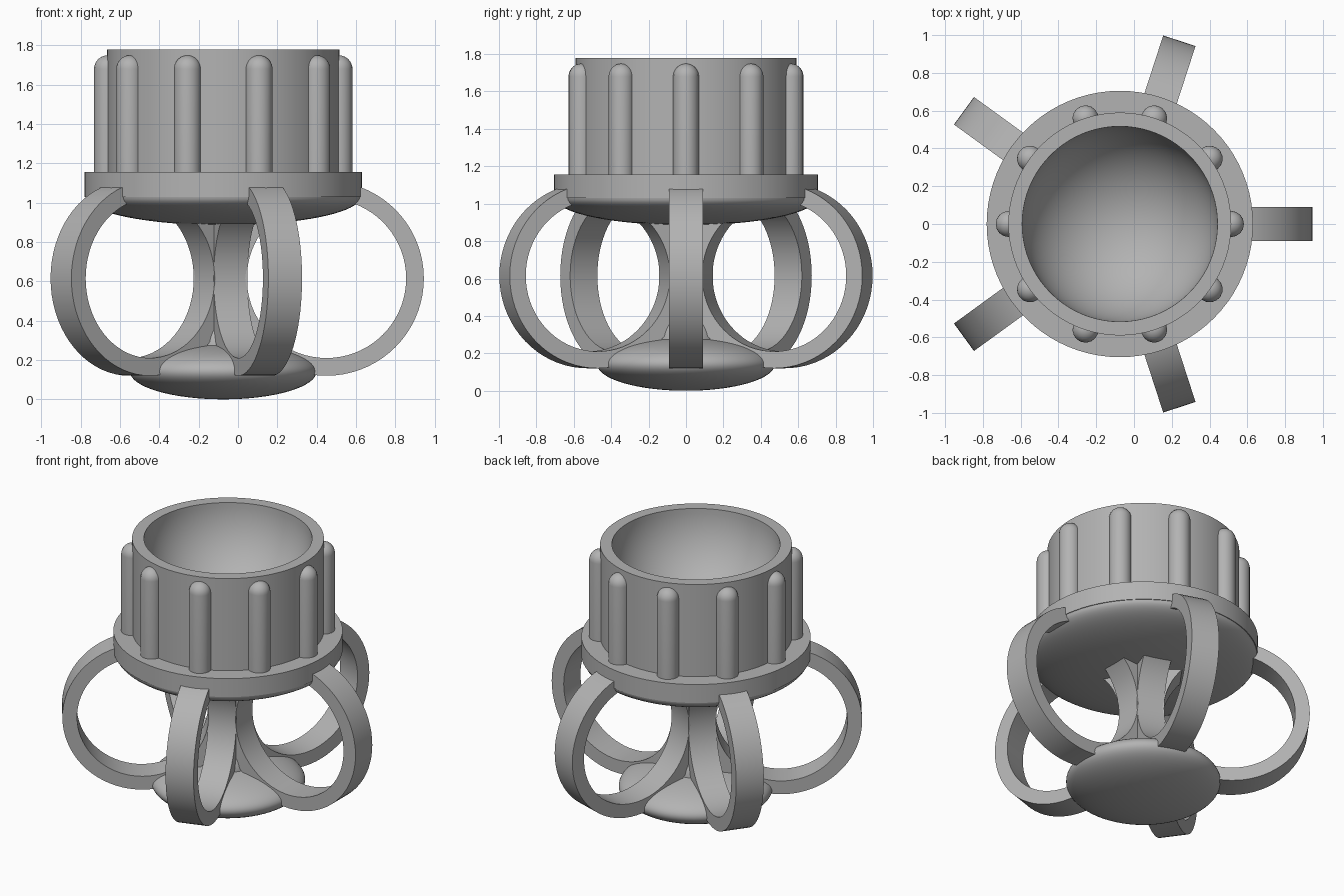
import bpy
import bmesh
import math
from mathutils import Matrix, Vector

cube = bpy.data.objects.get("Cube")
if cube:
    bpy.data.objects.remove(cube, do_unlink=True)

AXIS = Vector((-0.075, 0, 0))   # vertical axis of the whole vessel

grey = bpy.data.materials.new("plain grey")
grey.use_nodes = True
colour = (0.45, 0.45, 0.45, 1)
grey.diffuse_color = colour
grey.node_tree.nodes["Principled BSDF"].inputs["Base Color"].default_value = colour


def lathe(name, profile, steps, matrix=Matrix(), closed=False):
    """Spin a (radius, height) profile about z, then place it."""
    bm = bmesh.new()
    verts = [bm.verts.new((r, 0, z)) for r, z in profile]
    edges = [bm.edges.new(pair) for pair in zip(verts, verts[1:])]
    if closed:
        edges.append(bm.edges.new((verts[-1], verts[0])))
    bmesh.ops.spin(bm, geom=verts + edges, cent=(0, 0, 0), axis=(0, 0, 1),
                   angle=math.tau, steps=steps, use_duplicate=False)
    bmesh.ops.remove_doubles(bm, verts=bm.verts, dist=0.0001)
    bmesh.ops.recalc_face_normals(bm, faces=bm.faces)
    mesh = bpy.data.meshes.new(name)
    bm.to_mesh(mesh)
    bm.free()
    obj = bpy.data.objects.new(name, mesh)
    bpy.context.collection.objects.link(obj)
    obj.data.materials.append(grey)
    obj.matrix_world = Matrix.Translation(AXIS) @ matrix
    bpy.ops.object.select_all(action='DESELECT')
    obj.select_set(True)
    bpy.context.view_layer.objects.active = obj
    bpy.ops.object.shade_smooth_by_angle(angle=math.radians(35))
    return obj


def arc(rx, rz, z, start, end, count):
    """Points on an elliptical arc, angles in degrees from horizontal."""
    points = []
    for i in range(count + 1):
        a = math.radians(start + (end - start) * i / count)
        points.append((max(0, rx * math.cos(a)), z + rz * math.sin(a)))
    return points


# Foot: flattened disc with a small dome on top
lathe("foot", arc(0.475, 0.142, 0.142, -90, 90, 32), 64)
lathe("foot_dome", arc(0.18, 0.2, 0.25, -90, 90, 20), 40)

# Five flat rings standing around the axis
SECTION = [(0.405, -0.09), (0.495, -0.09), (0.495, 0.09), (0.405, 0.09)]
for i in range(5):
    place = (Matrix.Rotation(i * math.tau / 5, 4, 'Z')
             @ Matrix.Translation((0.525, 0, 0.615))
             @ Matrix.Rotation(math.pi / 2, 4, 'X'))
    lathe(f"ring_{i + 1}", SECTION, 72, place, closed=True)

# Rounded underside and flange
lathe("cup_underside", arc(0.7, 0.145, 1.03, -90, 0, 20) + [(0, 1.03)], 80)
lathe("flange", [(0, 1.03), (0.705, 1.03), (0.705, 1.155), (0, 1.155)], 80)

# Cup with a hemispherical hollow
lathe("cup", [(0, 1.15), (0.59, 1.15), (0.59, 1.78)]
      + arc(0.517, 0.517, 1.78, 0, -90, 24), 80)

# Ten round-topped ribs on the wall
for i in range(10):
    place = (Matrix.Rotation(i * math.tau / 10, 4, 'Z')
             @ Matrix.Translation((0.588, 0, 0)))
    lathe(f"rib_{i + 1}", [(0, 1.15), (0.069, 1.15)]
          + arc(0.069, 0.069, 1.68, 0, 90, 8), 16, place)
